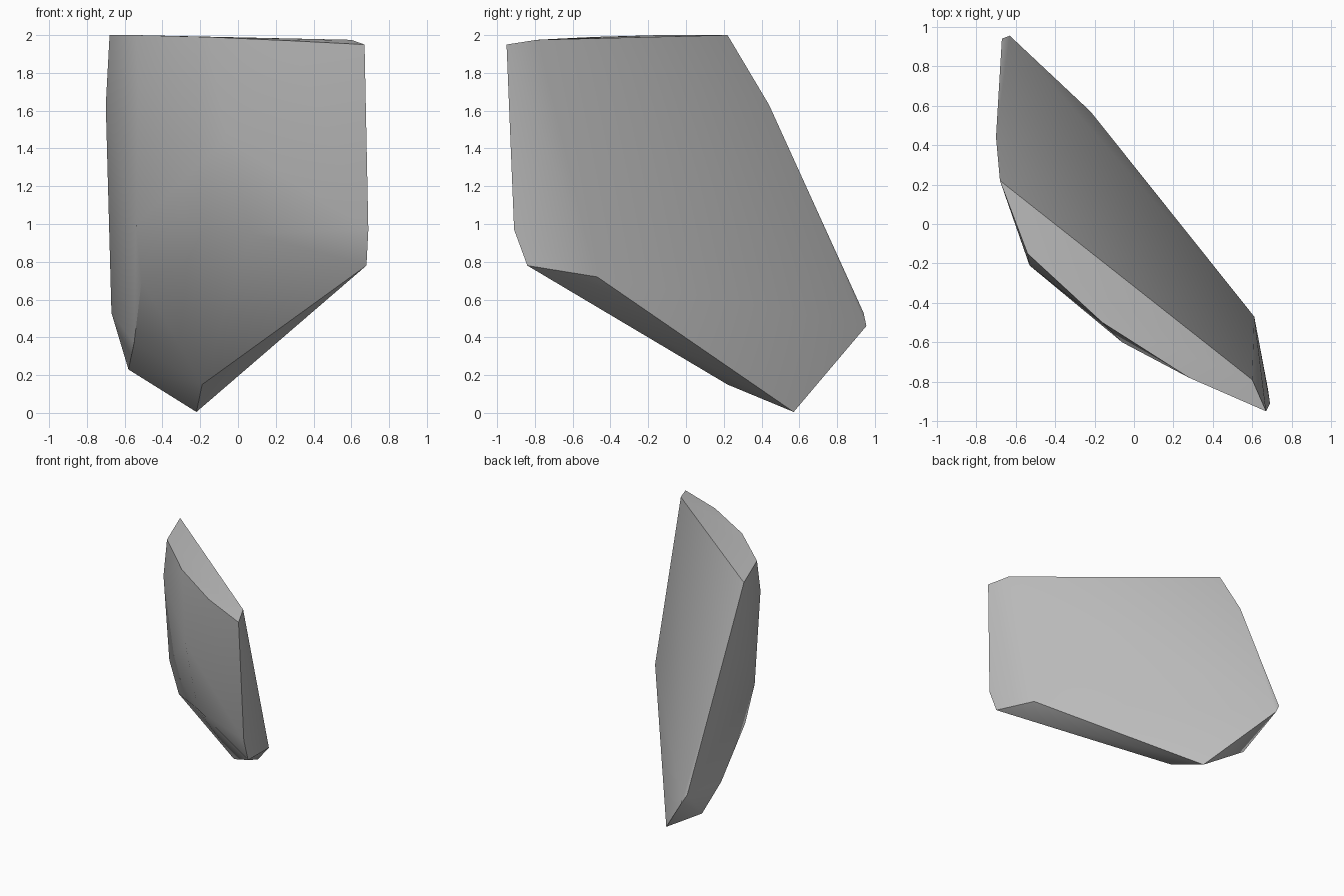
import bpy
import bmesh
import math

default_cube = bpy.data.objects.get("Cube")
if default_cube:
    bpy.data.objects.remove(default_cube, do_unlink=True)


def make_material(name, colour):
    material = bpy.data.materials.new(name)
    material.use_nodes = True
    material.diffuse_color = colour
    shader = material.node_tree.nodes["Principled BSDF"]
    shader.inputs["Base Color"].default_value = colour
    return material


def make_hull(name, outlines, material):
    """Wrap a convex skin around several outlines of corner points."""
    bm = bmesh.new()
    for outline in outlines:
        for point in outline:
            bm.verts.new(point)
    hull = bmesh.ops.convex_hull(bm, input=bm.verts[:])
    loose = [v for v in bm.verts if not v.link_faces]
    bmesh.ops.delete(bm, geom=loose, context="VERTS")
    bmesh.ops.recalc_face_normals(bm, faces=bm.faces[:])

    mesh = bpy.data.meshes.new(name)
    bm.to_mesh(mesh)
    bm.free()
    mesh.materials.append(material)
    rock = bpy.data.objects.new(name, mesh)
    bpy.context.collection.objects.link(rock)
    return rock


# Slanted top of the slab
top_rim = [(-.68, .22, 2), (.6, -.79, 1.975), (.67, -.95, 1.95),
           (.28, -.78, 1.97), (-.16, -.5, 1.99), (-.54, -.15, 2)]

# Narrow end on the right, running down to the underside
right_end = [(.69, -.91, .97), (.68, -.84, .78), (.61, -.47, .72)]

# Lower tip and the bevels around it
lower_tip = [(-.22, .57, .005), (-.19, .22, .15), (-.58, .62, .23)]

# Back corner of the broad left end
back_edge = [(-.7, .44, 1.63), (-.67, .94, .53), (-.63, .955, .46)]

# Worn ridge between the left end and the front
front_ridge = [(-.53, -.21, 1.73), (-.54, -.12, 1), (-.51, -.04, .7),
               (-.55, .33, .37)]

# Gentle bulge of the broad front
front_bulge = [(-.06, -.6, 1.45), (.07, -.62, .95)]

stone = make_material("stone_grey", (.5, .5, .5, 1))
rock = make_hull("rock_slab", [top_rim, right_end, lower_tip, back_edge,
                               front_ridge, front_bulge], stone)

# Soft faces with crisp chipped edges
bpy.ops.object.select_all(action="DESELECT")
rock.select_set(True)
bpy.context.view_layer.objects.active = rock
bpy.ops.object.shade_smooth_by_angle(angle=math.radians(38))
